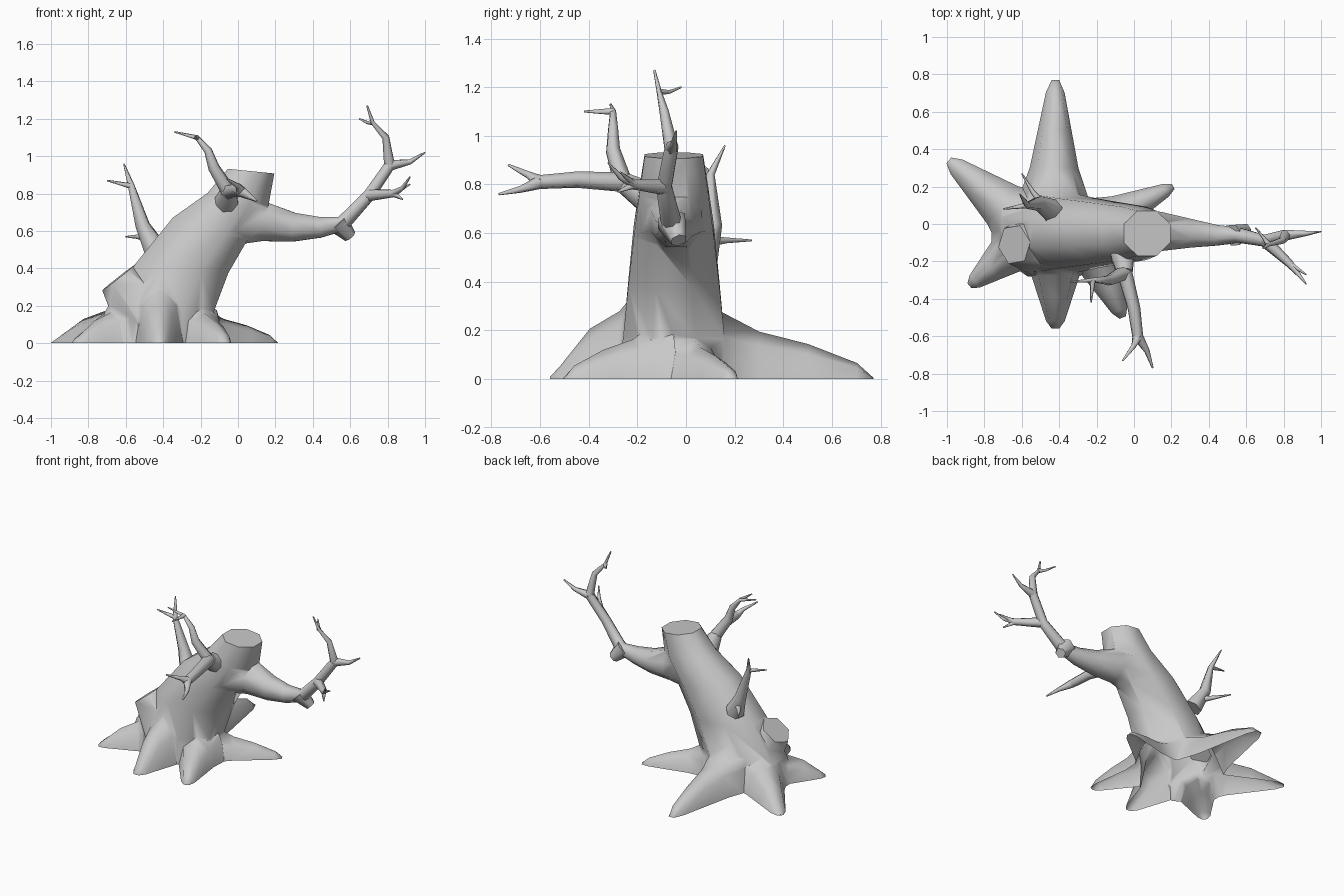
import bpy, bmesh
from math import cos, sin, pi, radians
from mathutils import Vector

cube = bpy.data.objects.get("Cube")
if cube:
    bpy.data.objects.remove(cube, do_unlink=True)

grey = (0.58, 0.58, 0.58, 1)
bark = bpy.data.materials.new("grey_bark")
bark.use_nodes = True
bark.diffuse_color = grey
bark.node_tree.nodes["Principled BSDF"].inputs["Base Color"].default_value = grey


def smooth(part):
    bpy.ops.object.select_all(action="DESELECT")
    part.select_set(True)
    bpy.context.view_layer.objects.active = part
    bpy.ops.object.shade_smooth_by_angle(angle=radians(65))


def loft(name, rings):
    """Skin a list of closed point rings and cap both ends."""
    bm = bmesh.new()
    rows = [[bm.verts.new(point) for point in ring] for ring in rings]
    count = len(rows[0])
    for lower, upper in zip(rows, rows[1:]):
        for i in range(count):
            j = (i + 1) % count
            bm.faces.new((lower[i], lower[j], upper[j], upper[i]))
    bm.faces.new(rows[-1])
    bm.faces.new(rows[0][::-1])
    bmesh.ops.recalc_face_normals(bm, faces=bm.faces)
    mesh = bpy.data.meshes.new(name)
    bm.to_mesh(mesh)
    bm.free()
    mesh.materials.append(bark)
    part = bpy.data.objects.new(name, mesh)
    bpy.context.collection.objects.link(part)
    smooth(part)
    return part


def ellipse(center, across, along, sides):
    """Ring of points from two half-axis vectors."""
    angles = [2 * pi * (k + 0.5) / sides for k in range(sides)]
    return [center + across * cos(angle) + along * sin(angle) for angle in angles]


def limb(name, thick, thin, *path, sides=6, flare=1.3):
    """Tapering limb along a path; returns its points for later forks."""
    points = [Vector(point) for point in path]
    last = len(points) - 1
    across = (points[1] - points[0]).orthogonal()
    rings = []
    for i, point in enumerate(points):
        direction = (points[min(i + 1, last)] - points[max(i - 1, 0)]).normalized()
        across = (across - direction * across.dot(direction)).normalized()
        radius = thin + (thick - thin) * (1 - i / last) ** flare
        rings.append(ellipse(point, across * radius,
                             direction.cross(across) * radius, sides))
    loft(name, rings)
    return points


def root(name, start, tip, width, height, blunt=.22):
    """Arched root reaching just below ground, sinking toward its tip."""
    start, tip = Vector((*start, 0)), Vector((*tip, 0))
    up = Vector((0, 0, height))
    side = (tip - start).normalized().cross(Vector((0, 0, 1))) * width
    below = Vector((0, 0, -.1))
    arch = [pi * k / 4 for k in range(5)]
    rings = []
    for reach, spread, rise in ((0, 1, 1), (.3, .65, .65), (.6, .45, .48),
                                (.9, .25, blunt), (1, .1, .02)):
        center = start.lerp(tip, reach)
        ring = [center + side * spread * cos(angle) + up * rise * sin(angle)
                for angle in arch]
        rings.append(ring + [ring[-1] + below, ring[0] + below])
    loft(name, rings)


# Leaning trunk with a sawn top, narrowing evenly from ring to ring
trunk_rings = []
for i, (x, z, tilt) in enumerate(((-.43, 0, 0), (-.42, .17, 0), (-.3, .4, .1),
                                  (-.15, .61, .3), (0, .77, .2), (.07, .92, .1))):
    half_width = 0.36 - 0.045 * i
    half_depth = 0.25 - 0.024 * i
    slope = Vector((cos(tilt), 0, -sin(tilt)))
    trunk_rings.append(ellipse(Vector((x, -.05, z)), slope * half_width,
                               Vector((0, half_depth, 0)), sides=8))
buried_ring = [point - Vector((0, 0, .1)) for point in trunk_rings[0]]
trunk = loft("trunk", [buried_ring] + trunk_rings)

# Roots
root("back_root", (-.43, .1), (-.42, .77), width=.2, height=.3)
root("right_back_root", (-.58, 0), (-.99, .34), width=.2, height=.27, blunt=.12)
root("right_front_root", (-.6, -.1), (-.88, -.33), width=.17, height=.25, blunt=.15)
root("front_root", (-.42, -.15), (-.42, -.56), width=.2, height=.43, blunt=.12)
root("left_front_root", (-.23, -.1), (-.06, -.5), width=.18, height=.25)
root("left_back_root", (-.2, 0), (.21, .2), width=.15, height=.2)

# Sawn-off limb low on the trunk
limb("cut_limb", .2, .11, (-.46, -.1, .12), (-.64, -.11, .35))

# Long left branch with a knot, then forks
bough = limb("left_branch", .15, .03, (-.04, -.05, .66), (.14, -.04, .65),
             (.3, -.05, .62), (.44, -.06, .62), (.56, -.06, .64),
             (.7, -.09, .79), (.81, -.06, .95), sides=8, flare=2)
limb("left_knot", .065, .035, (.53, -.06, .65), (.6, -.03, .57))
upper = limb("left_upper_limb", .03, .005, bough[-1], (.79, -.09, 1.1),
             (.72, -.11, 1.18), (.69, -.13, 1.27))
limb("left_upper_twig", .015, .004, upper[-2], (.69, -.07, 1.18), (.65, -.02, 1.2))
limb("left_outer_twig", .03, .004, bough[-1], (.92, -.05, .97), (1, -.04, 1.02))
lower = limb("left_lower_limb", .035, .004, bough[-2], (.83, -.21, .8),
             (.88, -.27, .83), (.92, -.32, .89))
limb("left_lower_twig", .018, .004, lower[1], (.88, -.28, .77))
limb("left_side_twig", .016, .004, lower[1], (.92, -.27, .85))

# Forked front branch growing from a stub
stub = limb("front_stub", .085, .045, (-.06, -.1, .73), (-.06, -.18, .76),
            (-.05, -.26, .81), sides=8, flare=1)
front = limb("front_branch", .042, .03, stub[-1], (0, -.45, .82), (.02, -.6, .81))
limb("front_left_fork", .03, .005, front[-1], (.07, -.68, .78), (.1, -.77, .76))
limb("front_right_fork", .03, .005, front[-1], (0, -.65, .84), (-.06, -.73, .88))
raised = limb("front_raised_limb", .04, .004, stub[-1], (-.13, -.3, .94),
              (-.16, -.3, 1.03), (-.22, -.3, 1.1), (-.34, -.31, 1.13), flare=1)
limb("front_raised_twig", .015, .004, raised[-2], (-.23, -.42, 1.1))

# Slender back branch
back = limb("back_branch", .065, .004, (-.44, .07, .5), (-.51, .11, .63),
            (-.57, .1, .84), (-.61, .16, .96))
limb("back_upper_twig", .016, .004, back[2], (-.7, .08, .87))
limb("back_lower_twig", .025, .004, back[0].lerp(back[1], .5),
     (-.54, .17, .57), (-.6, .27, .57))

# Merge the roots and heavy limbs into one trunk shell
merged = [part for part in bpy.context.collection.objects
          if part.name.endswith("_root") or part.name in ("cut_limb", "left_branch")]
bpy.context.view_layer.objects.active = trunk
for part in merged:
    union = trunk.modifiers.new("union", "BOOLEAN")
    union.operation = "UNION"
    union.solver = "EXACT"
    union.object = part
    bpy.ops.object.modifier_apply(modifier=union.name)
    bpy.data.objects.remove(part, do_unlink=True)

# Trim the shell at the ground, leaving it open underneath
bm = bmesh.new()
bm.from_mesh(trunk.data)
bmesh.ops.bisect_plane(bm, geom=bm.verts[:] + bm.edges[:] + bm.faces[:],
                       plane_co=(0, 0, 0), plane_no=(0, 0, 1), clear_inner=True)
bmesh.ops.remove_doubles(bm, verts=bm.verts, dist=.005)
bm.to_mesh(trunk.data)
bm.free()
trunk.name = "trunk_with_roots"

# Keep the sawn top crisp
smooth(trunk)
for face in trunk.data.polygons:
    if face.center.z > .9 and face.normal.z > .9:
        face.use_smooth = False
